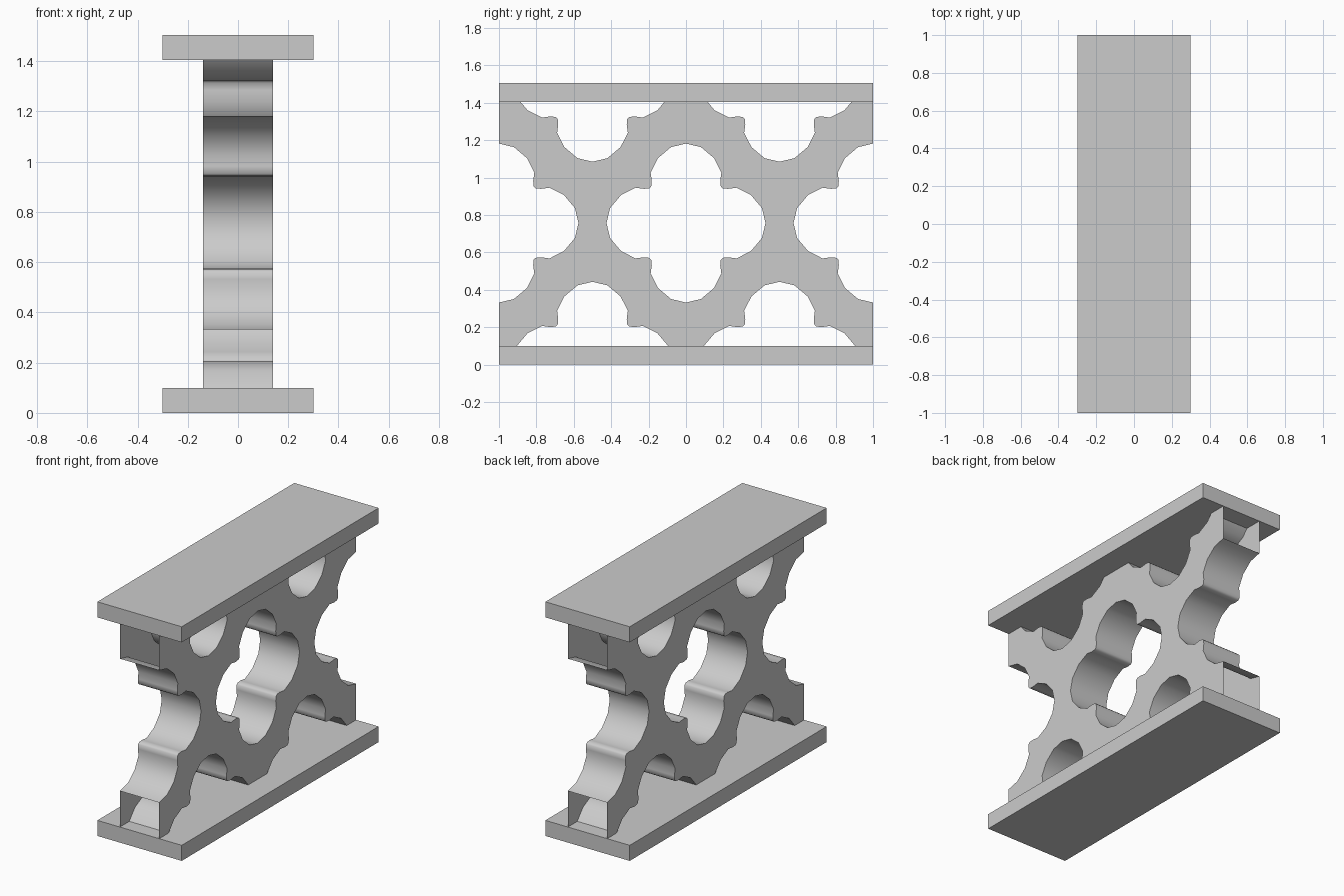
import bpy, bmesh

if "Cube" in bpy.data.objects:
    bpy.data.objects.remove(bpy.data.objects["Cube"])

Z0, Z1, HALF_X = 0.10, 1.405, 0.14


def box(name, lo, hi):
    bm = bmesh.new()
    bmesh.ops.create_cube(bm, size=1)
    for v in bm.verts:
        v.co = [(a + b) / 2 + c * (b - a) for a, b, c in zip(lo, hi, v.co)]
    me = bpy.data.meshes.new(name)
    bm.to_mesh(me)
    bm.free()
    ob = bpy.data.objects.new(name, me)
    bpy.context.collection.objects.link(ob)
    return ob


# Quatrefoil outline: one eighth, mirrored across the diagonal, then turned four times
half = [(0, 0.425), (0.08, 0.406), (0.15, 0.347), (0.189, 0.27), (0.183, 0.225), (0.186, 0.196)]
quarter = half + [(b, a) for a, b in reversed(half)][:-1]
outline = []
for k in range(4):
    outline += quarter
    quarter = [(b, -a) for a, b in quarter]

# Cutter holding every quatrefoil of the lattice
bm = bmesh.new()
centres = [(y, 0.757) for y in (-1, 0, 1)]
centres += [(y, z) for y in (-0.5, 0.5) for z in (0.018, 1.51)]
for cy, cz in centres:
    face = bm.faces.new([bm.verts.new((-0.3, cy + a, cz + b)) for a, b in outline])
    ext = bmesh.ops.extrude_face_region(bm, geom=[face], use_keep_orig=True)
    for v in ext["geom"]:
        if isinstance(v, bmesh.types.BMVert):
            v.co.x = 0.3
bmesh.ops.recalc_face_normals(bm, faces=bm.faces)
me = bpy.data.meshes.new("cutter")
bm.to_mesh(me)
bm.free()
cutter = bpy.data.objects.new("cutter", me)
cutter.hide_render = True
bpy.context.collection.objects.link(cutter)

# Pierced web
web = box("pierced_web", (-HALF_X, -1, Z0), (HALF_X, 1, Z1))
mod = web.modifiers.new("holes", "BOOLEAN")
mod.operation, mod.solver, mod.object = "DIFFERENCE", "EXACT", cutter
bpy.context.view_layer.objects.active = web
web.select_set(True)
bpy.ops.object.modifier_apply(modifier="holes")
bpy.data.objects.remove(cutter)

# The web is hollow: its ends and the edges against the plates are open
bm = bmesh.new()
bm.from_mesh(web.data)
open_faces = [f for f in bm.faces
              if all(abs(abs(v.co.y) - 1) < 1e-4 for v in f.verts)
              or all(abs(v.co.z - Z0) < 1e-4 for v in f.verts)
              or all(abs(v.co.z - Z1) < 1e-4 for v in f.verts)]
bmesh.ops.delete(bm, geom=open_faces, context="FACES")
bm.to_mesh(web.data)
bm.free()
bpy.ops.object.shade_smooth_by_angle(angle=0.7)

# Base and cap plates
box("base_plate", (-0.3, -1, 0), (0.3, 1, Z0))
box("cap_plate", (-0.3, -1, Z1), (0.3, 1, 1.505))
